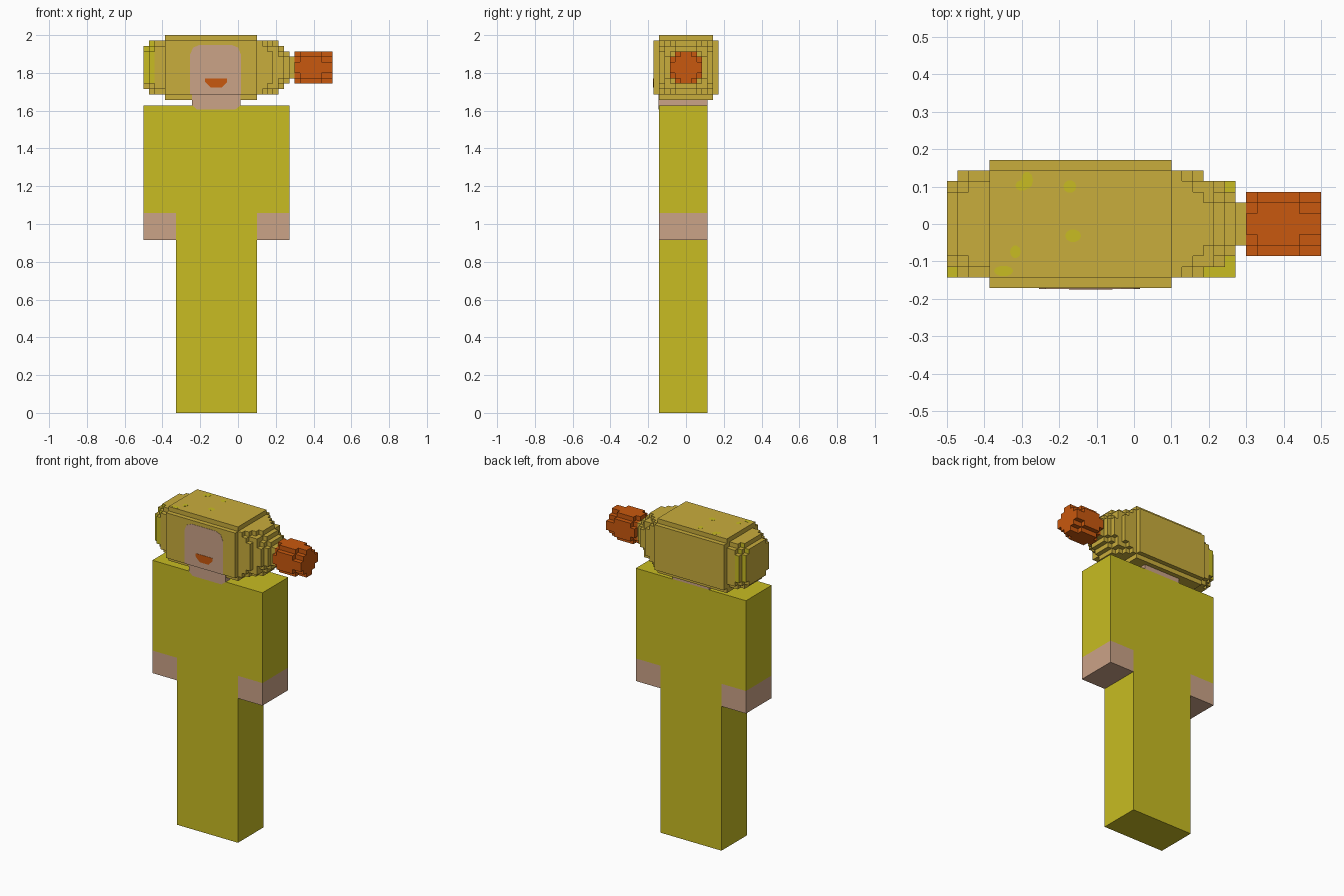
import bpy, bmesh, math
from mathutils import Vector

if "Cube" in bpy.data.objects:
    bpy.data.objects.remove(bpy.data.objects["Cube"])

U = 2 / 70                      # one grid cell; coordinates below are in cells
ORIGIN = Vector((-0.5, 0, 0))   # cell x = 0 is the left side


def material(name, rgb):
    m = bpy.data.materials.new(name)
    m.diffuse_color = (*rgb, 1)
    m.use_nodes = True
    m.node_tree.nodes["Principled BSDF"].inputs["Base Color"].default_value = m.diffuse_color
    return m


YELLOW = material("yellow", (0.578, 0.503, 0.016))
MUSTARD = material("mustard", (0.584, 0.418, 0.045))
SKIN = material("skin", (0.597, 0.366, 0.242))
ORANGE = material("orange", (0.584, 0.098, 0.0044))


def finish(name, bm, *mats):
    bmesh.ops.recalc_face_normals(bm, faces=bm.faces)
    for v in bm.verts:
        v.co = v.co * U + ORIGIN
    me = bpy.data.meshes.new(name)
    bm.to_mesh(me)
    bm.free()
    for m in mats:
        me.materials.append(m)
    ob = bpy.data.objects.new(name, me)
    bpy.context.collection.objects.link(ob)
    return ob


def prism(pts, y0, y1):
    """Extrude an x-z outline from y0 to y1."""
    bm = bmesh.new()
    f = bm.faces.new([bm.verts.new((x, y0, z)) for x, z in pts])
    ext = bmesh.ops.extrude_face_region(bm, geom=[f], use_keep_orig=True)["geom"]
    for v in ext:
        if isinstance(v, bmesh.types.BMVert):
            v.co.y = y1
    return bm


def stepped(slices, zc):
    """Outer skin of stacked blocks; each slice is (first, last, half sizes)."""
    cells = set()
    for x0, x1, boxes in slices:
        for i in range(x0, x1):
            for a, b in boxes:
                cells |= {(i, j, k) for j in range(-a, a) for k in range(-b, b)}
    bm = bmesh.new()
    cache = {}
    for c in cells:
        for ax in range(3):
            for s in (0, 1):
                n = list(c)
                n[ax] += 2 * s - 1
                if tuple(n) in cells:
                    continue
                loop = []
                for p, q in ((0, 0), (1, 0), (1, 1), (0, 1)):
                    k = list(c)
                    k[ax] += s
                    k[(ax + 1) % 3] += p
                    k[(ax + 2) % 3] += q
                    k = tuple(k)
                    if k not in cache:
                        cache[k] = bm.verts.new((k[0], k[1], k[2] + zc))
                    loop.append(cache[k])
                f = bm.faces.new(loop if s else loop[::-1])
                # yellow worn rim at the left end
                f.material_index = int(ax == 1 and c[0] < 2 and c[2] > -4)
    return bm


def cross(a, b):
    return [(a, b), (b, a)]


# body: shirt, arms and legs as one outline, with hands coloured by height
bm = prism([(6, 0), (21, 0), (21, 32), (27, 32), (27, 57), (0, 57), (0, 32), (6, 32)], -5, 4)
for co, no in (((6, 0, 0), (1, 0, 0)), ((21, 0, 0), (1, 0, 0)), ((0, 0, 37), (0, 0, 1))):
    bmesh.ops.bisect_plane(bm, geom=bm.verts[:] + bm.edges[:] + bm.faces[:],
                           plane_co=co, plane_no=no, dist=1e-4)
for f in bm.faces:
    c = f.calc_center_median()
    f.material_index = int(c.z < 36.9 and abs(c.x - 13.5) > 7.7)
finish("body", bm, YELLOW, SKIN)

# neck
finish("neck", prism([(9, 57), (18, 57), (18, 58), (9, 58)], -5, 4), SKIN)

# bottle-shaped head, tapering towards the right
finish("head", stepped([
    (0, 1, cross(4, 3)),
    (1, 2, cross(5, 3) + [(4, 4)]),
    (2, 4, cross(5, 4)),
    (4, 21, cross(6, 5)),
    (21, 22, [(5, 5)]),
    (22, 23, cross(5, 4)),
    (23, 24, cross(5, 3) + [(4, 4)]),
    (24, 25, [(2, 5), (4, 4)]),
    (25, 26, cross(4, 2) + [(3, 3)]),
    (26, 27, cross(3, 2)),
    (27, 28, [(2, 2)]),
], 64), MUSTARD, YELLOW)

# cap at the end of the head
finish("cap", stepped([
    (28, 29, cross(3, 1) + [(2, 2)]),
    (29, 33, cross(3, 2)),
    (33, 35, cross(3, 1) + [(2, 2)]),
], 64), ORANGE)

# painted face, chin and mouth as thin plates
finish("face", prism([(8.6, 59), (18.05, 59), (18.05, 66.4), (17.5, 67.7), (16.3, 68.2),
                      (10.4, 68.2), (9.2, 67.7), (8.6, 66.4)], -6.06, -5.98), SKIN)
finish("chin", prism([(9.9, 56.2), (17, 56.2), (18, 57), (18, 59), (9, 59), (9, 57)],
                     -5.06, -4.98), SKIN)
finish("mouth", prism([(12.4, 60.3), (14.5, 60.3), (15.5, 61.3), (15.5, 62), (11.4, 62),
                       (11.4, 61.3)], -6.12, -6.04), ORANGE)

# yellow spots on top of the head: x, y, radius x, radius y
SPOTS = [(7.5, 4.1, .55, .8), (7, 3.6, .6, .5), (11.5, 3.5, .6, .6), (11.8, -1.1, .75, .6),
         (6.4, -2.6, .5, .6), (5.3, -4.4, .9, .5)]
bm = bmesh.new()
for x, y, rx, ry in SPOTS:
    ring = [(x + rx * math.cos(a * math.pi / 5), y + ry * math.sin(a * math.pi / 5)) for a in range(10)]
    bm.faces.new([bm.verts.new((p, q, 70.02)) for p, q in ring])
r = bmesh.ops.extrude_face_region(bm, geom=bm.faces[:], use_keep_orig=True)
bmesh.ops.translate(bm, vec=(0, 0, -0.06), verts=[v for v in r["geom"] if isinstance(v, bmesh.types.BMVert)])
finish("spots", bm, YELLOW)
